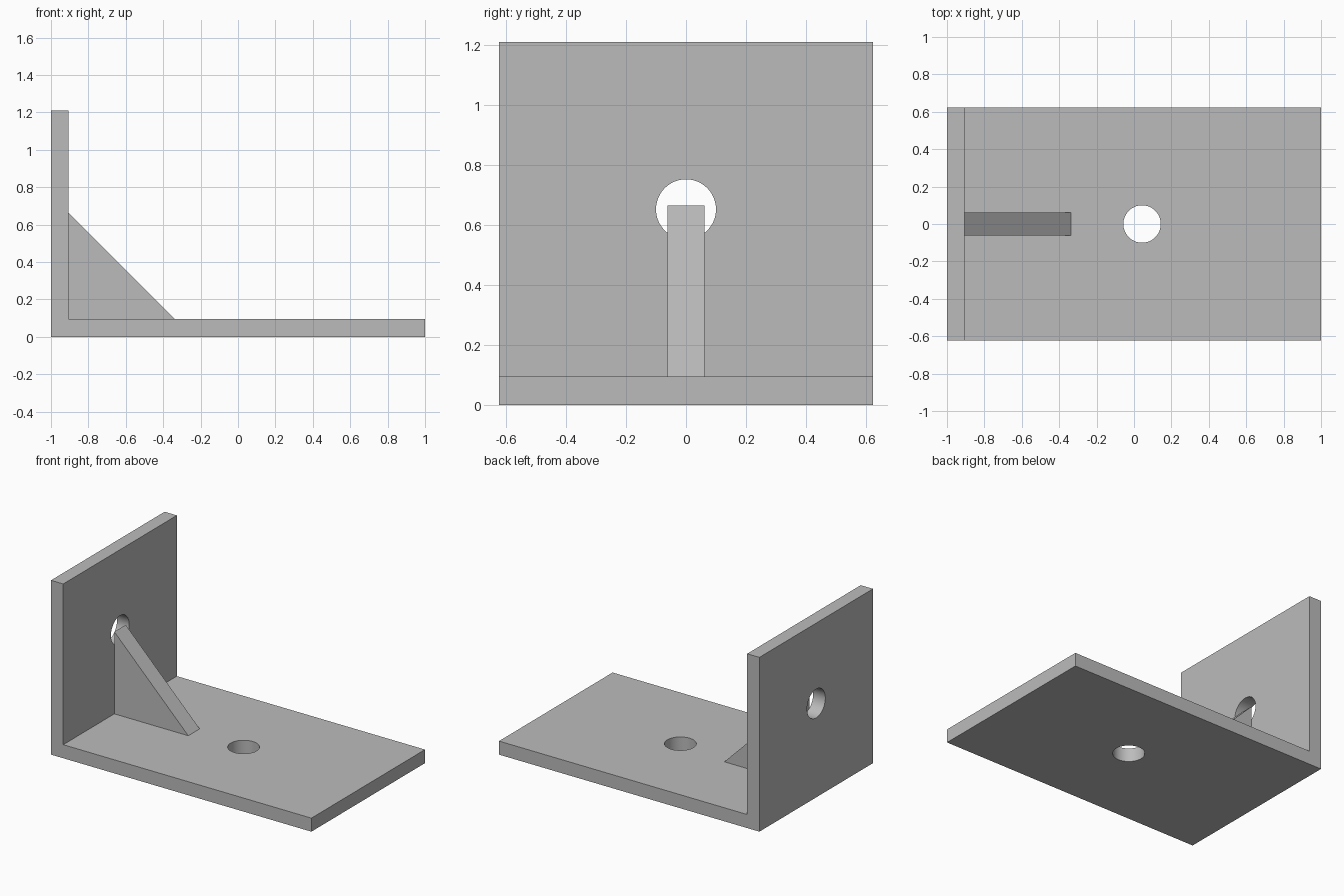
import bpy
import bmesh
from math import pi, radians

cube = bpy.data.objects.get("Cube")
if cube:
    bpy.data.objects.remove(cube, do_unlink=True)

# Overall sizes
HALF_WIDTH = 0.623
HEIGHT = 1.21
THICK = 0.094
INNER_X = -1 + THICK
HOLE_RADIUS = 0.1

grey = bpy.data.materials.new("plain grey")
grey.use_nodes = True
colour = (0.5, 0.5, 0.5, 1)
grey.diffuse_color = colour
grey.node_tree.nodes["Principled BSDF"].inputs["Base Color"].default_value = colour


def extrude_profile(name, profile, half_depth):
    """Extrude an x-z outline evenly to both sides along y."""
    bm = bmesh.new()
    face = bm.faces.new([bm.verts.new((x, -half_depth, z)) for x, z in profile])
    result = bmesh.ops.extrude_face_region(bm, geom=[face])
    moved = [v for v in result["geom"] if isinstance(v, bmesh.types.BMVert)]
    bmesh.ops.translate(bm, verts=moved, vec=(0, 2 * half_depth, 0))
    bmesh.ops.recalc_face_normals(bm, faces=bm.faces)
    mesh = bpy.data.meshes.new(name)
    bm.to_mesh(mesh)
    bm.free()
    mesh.materials.append(grey)
    obj = bpy.data.objects.new(name, mesh)
    bpy.context.collection.objects.link(obj)
    return obj


def drill(target, location, rotation):
    """Cut a round through hole and remove the cutter."""
    bpy.ops.mesh.primitive_cylinder_add(
        vertices=64, radius=HOLE_RADIUS, depth=4 * THICK,
        location=location, rotation=rotation)
    cutter = bpy.context.object
    cutter.name = "hole_cutter"
    cutter.hide_render = True
    cutter.data.materials.append(grey)
    cut = target.modifiers.new("hole", "BOOLEAN")
    cut.operation = "DIFFERENCE"
    cut.solver = "EXACT"
    cut.object = cutter
    bpy.ops.object.select_all(action="DESELECT")
    target.select_set(True)
    bpy.context.view_layer.objects.active = target
    bpy.ops.object.modifier_apply(modifier=cut.name)
    bpy.data.objects.remove(cutter, do_unlink=True)


# Angle plate: base and upright wall in one piece
plate = extrude_profile("angle_plate", [
    (-1, 0), (1, 0), (1, THICK), (INNER_X, THICK),
    (INNER_X, HEIGHT), (-1, HEIGHT)], HALF_WIDTH)

# Bolt holes through the base and the wall
drill(plate, (0.043, 0, THICK / 2), (0, 0, 0))
drill(plate, (-1 + THICK / 2, 0, 0.652), (0, pi / 2, 0))
bpy.ops.object.shade_smooth_by_angle(angle=radians(30))

# Triangular stiffening rib
extrude_profile("gusset_rib", [
    (INNER_X, THICK), (-0.338, THICK), (INNER_X, 0.664)], 0.0625)
